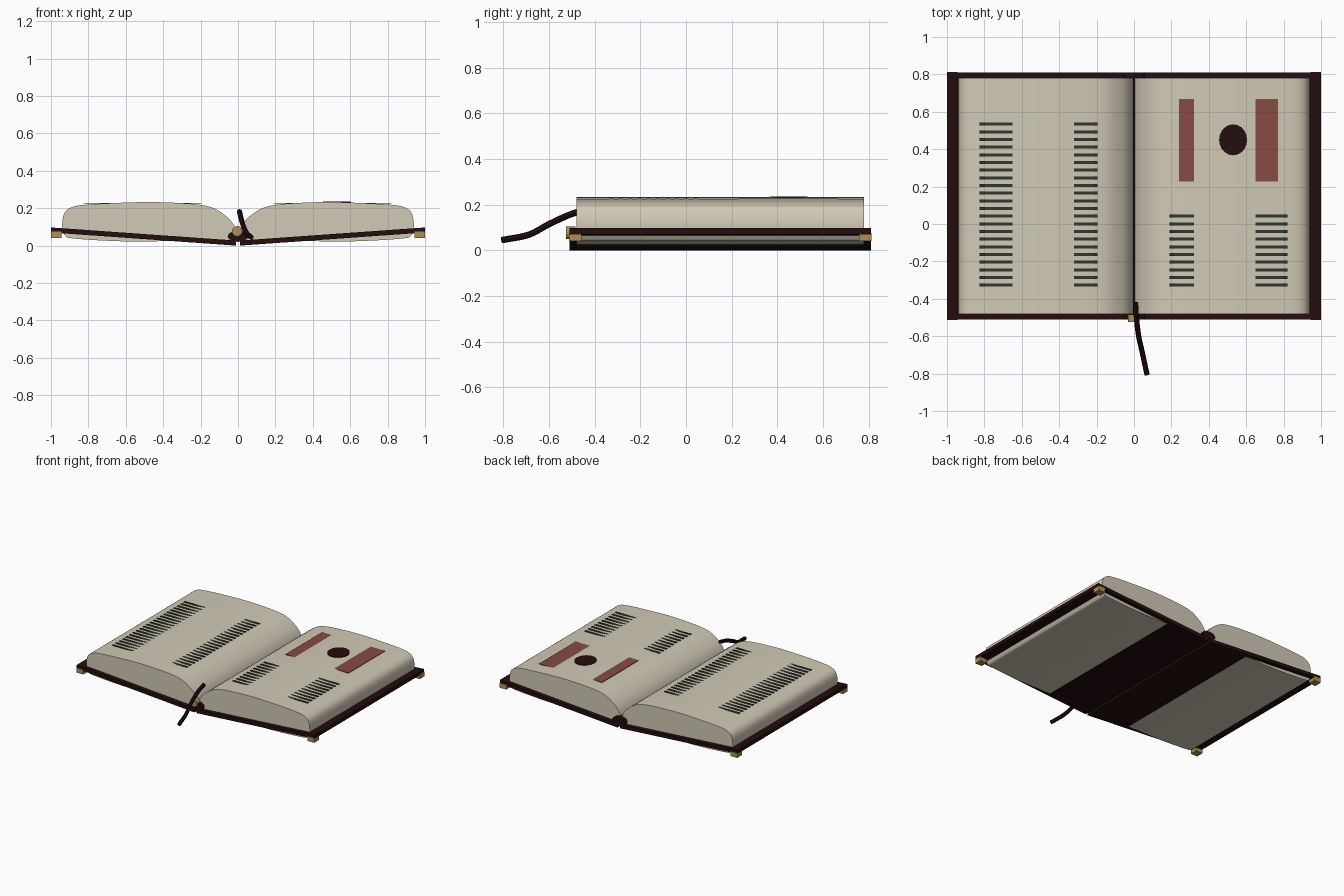
import bpy, bmesh, math
from mathutils import Vector

cube = bpy.data.objects.get("Cube")
if cube:
    bpy.data.objects.remove(cube, do_unlink=True)


def material(name, rgb):
    m = bpy.data.materials.new(name)
    m.use_nodes = True
    colour = (*rgb, 1)
    m.diffuse_color = colour
    m.node_tree.nodes["Principled BSDF"].inputs["Base Color"].default_value = colour
    return m


PAPER = material("paper", (0.64, 0.59, 0.47))
LEATHER = material("dark leather", (0.018, 0.004, 0.004))
BRASS = material("brass", (0.42, 0.28, 0.09))
INK = material("ink", (0.03, 0.037, 0.03))
RED = material("faded red", (0.24, 0.07, 0.055))


def finish(name, bm, mat, smooth=False):
    bmesh.ops.recalc_face_normals(bm, faces=bm.faces)
    mesh = bpy.data.meshes.new(name)
    bm.to_mesh(mesh)
    bm.free()
    mesh.materials.append(mat)
    obj = bpy.data.objects.new(name, mesh)
    bpy.context.collection.objects.link(obj)
    if smooth:
        bpy.ops.object.select_all(action="DESELECT")
        obj.select_set(True)
        bpy.context.view_layer.objects.active = obj
        bpy.ops.object.shade_smooth_by_angle(angle=math.radians(40))
    return obj


def prism(name, profile, y0, y1, mat, smooth=False):
    """Extrude a closed x-z profile along y."""
    bm = bmesh.new()
    face = bm.faces.new([bm.verts.new((x, y0, z)) for x, z in profile])
    out = bmesh.ops.extrude_face_region(bm, geom=[face])["geom"]
    moved = [g for g in out if isinstance(g, bmesh.types.BMVert)]
    bmesh.ops.translate(bm, verts=moved, vec=(0, y1 - y0, 0))
    return finish(name, bm, mat, smooth)


def add_box(bm, x0, x1, y0, y1, z0, z1):
    verts = bmesh.ops.create_cube(bm, size=1)["verts"]
    for v in verts:
        v.co = ((x0 + x1) / 2 + v.co.x * (x1 - x0),
                (y0 + y1) / 2 + v.co.y * (y1 - y0),
                (z0 + z1) / 2 + v.co.z * (z1 - z0))


def smooth_path(points, steps=4):
    """Rounded path through the given points."""
    p = [Vector(q) for q in points]
    p = [2 * p[0] - p[1]] + p + [2 * p[-1] - p[-2]]
    path = []
    for a, b, c, d in zip(p, p[1:], p[2:], p[3:]):
        for i in range(steps):
            t = i / steps
            path.append(0.5 * (2 * b + (c - a) * t + (2 * a - 5 * b + 4 * c - d) * t ** 2
                               + (3 * b - a - 3 * c + d) * t ** 3))
    return path + [p[-2]]


def oval(cx, cz, rx, rz, sides):
    return [(cx + rx * math.cos(i * math.tau / sides),
             cz + rz * math.sin(i * math.tau / sides)) for i in range(sides)]


# Page blocks: arched top, rounded fore edge, bellied underside
PAGE_TOP = 0.228
arch = smooth_path([(0, 0.065), (0.025, 0.115), (0.06, 0.155), (0.13, 0.2), (0.21, 0.219),
                    (0.32, PAGE_TOP), (0.48, 0.233), (0.65, PAGE_TOP), (0.81, 0.219),
                    (0.89, 0.205), (0.93, 0.17), (0.94, 0.1), (0.925, 0.055), (0.88, 0.038),
                    (0.62, 0.023), (0.35, 0.0245), (0.05, 0.03)])

# Each half of the book: pages, sloping cover and two brass corners
for side, label in ((1, "left"), (-1, "right")):
    prism(label + "_pages", [(side * x, z) for x, z in arch], -0.48, 0.78, PAPER, True)
    cover = [(0.01, 0), (1, 0.07), (1, 0.097), (0.01, 0.027)]
    prism(label + "_cover", [(side * x, z) for x, z in cover], -0.51, 0.81, LEATHER)
    for y, end in ((-0.485, "front"), (0.785, "back")):
        bm = bmesh.new()
        x0, x1 = sorted((side * 0.943, side * 1.0))
        add_box(bm, x0, x1, y - 0.028, y + 0.028, 0.04, 0.075)
        finish(label + "_" + end + "_corner", bm, BRASS)

# Spine roll and the brass stud on its front end
prism("spine", oval(0, 0.05, 0.055, 0.03, 12), -0.51, 0.81, LEATHER, True)
prism("spine_stud", oval(-0.005, 0.077, 0.028, 0.028, 12), -0.525, -0.485, BRASS, True)


# Lines of writing: thin flat plates that the arch of the page partly covers
def writing(name, x0, x1, rows):
    bm = bmesh.new()
    for i in range(rows):
        y = -0.327 + i * 0.041
        add_box(bm, x0, x1, y - 0.008, y + 0.008, PAGE_TOP - 0.004, PAGE_TOP)
    finish(name, bm, INK)


writing("right_writing", -0.825, -0.195, 22)
writing("left_writing", 0.19, 0.82, 10)

# Illustration: red panel with a dark disc
bm = bmesh.new()
add_box(bm, 0.24, 0.77, 0.227, 0.667, PAGE_TOP - 0.004, PAGE_TOP)
finish("picture_panel", bm, RED)

bm = bmesh.new()
disc = bmesh.ops.create_cone(bm, cap_ends=True, segments=20, radius1=1, radius2=1, depth=0.008)
for v in disc["verts"]:
    v.co = (0.53 + v.co.x * 0.075, 0.45 + v.co.y * 0.083, 0.232 + v.co.z)
finish("picture_disc", bm, LEATHER)

# Ribbon bookmark: a round cord swept along a drooping path
cord = smooth_path([(0.008, -0.42, 0.182), (0.013, -0.5, 0.16), (0.025, -0.6, 0.115),
                    (0.045, -0.69, 0.068), (0.07, -0.807, 0.045)])
bm = bmesh.new()
rings = []
for i, p in enumerate(cord):
    along = (cord[min(i + 1, len(cord) - 1)] - cord[max(i - 1, 0)]).normalized()
    across = along.cross(Vector((0, 0, 1))).normalized()
    up = across.cross(along)
    rings.append([bm.verts.new(p + across * a + up * b) for a, b in oval(0, 0, 0.014, 0.014, 8)])
for r, s in zip(rings, rings[1:]):
    for j in range(8):
        k = (j + 1) % 8
        bm.faces.new((r[j], r[k], s[k], s[j]))
bm.faces.new(rings[0])
bm.faces.new(rings[-1])
finish("ribbon", bm, LEATHER, True)
